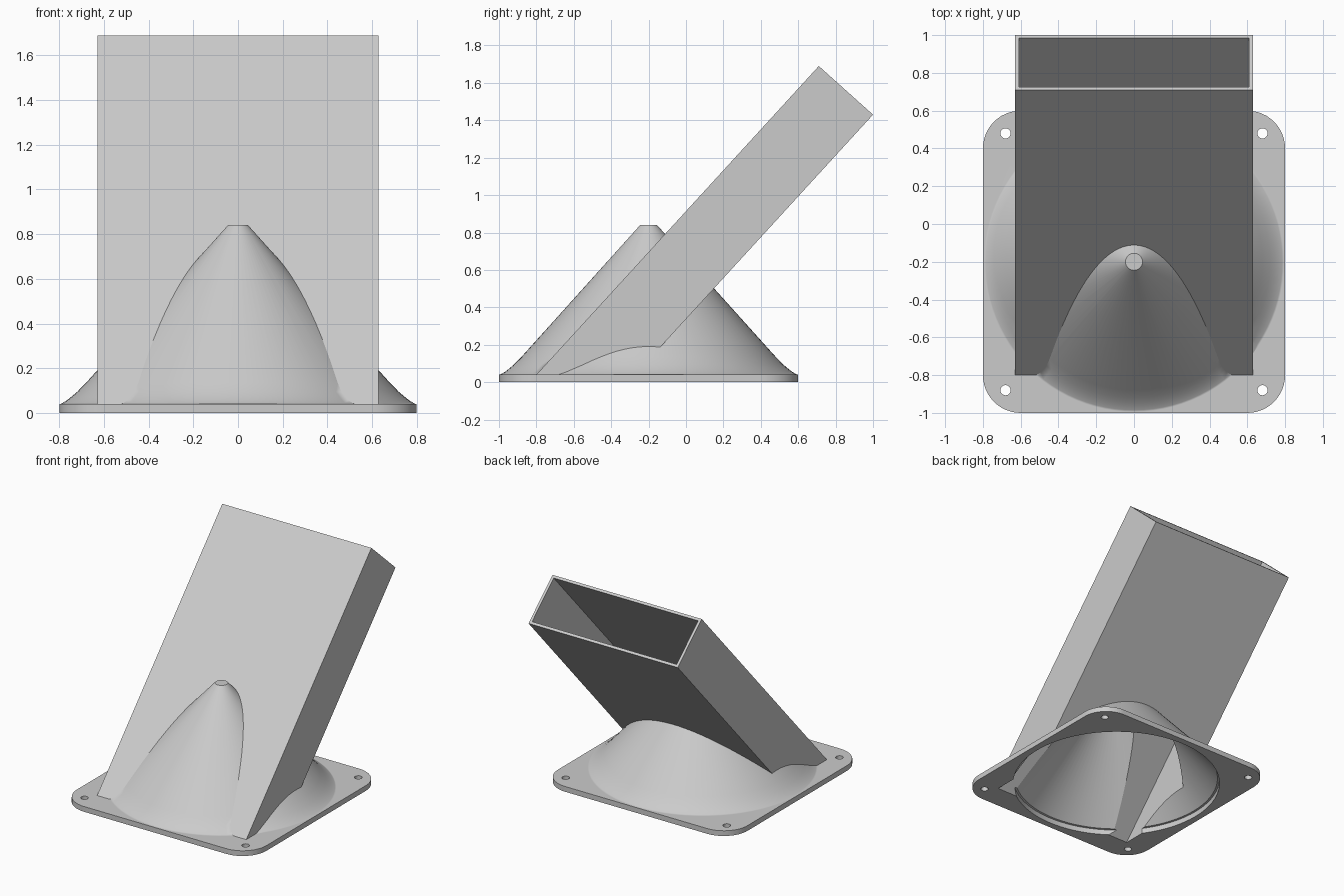
import bpy, bmesh, math
from mathutils import Vector

cube = bpy.data.objects.get("Cube")
if cube:
    bpy.data.objects.remove(cube, do_unlink=True)

CENTRE_Y = -0.2      # middle of the flange and hood
PLATE = 0.04         # flange thickness
WALL = 0.02          # chute wall thickness
HALF_W = 0.63        # half the chute width

grey = bpy.data.materials.new("light_grey")
grey.use_nodes = True
grey.diffuse_color = (0.6, 0.6, 0.6, 1)
grey.node_tree.nodes["Principled BSDF"].inputs["Base Color"].default_value = (0.6, 0.6, 0.6, 1)


def make_object(name, bm):
    bmesh.ops.recalc_face_normals(bm, faces=bm.faces)
    mesh = bpy.data.meshes.new(name)
    bm.to_mesh(mesh)
    bm.free()
    mesh.materials.append(grey)
    obj = bpy.data.objects.new(name, mesh)
    bpy.context.collection.objects.link(obj)
    return obj


def prism(name, points, direction):
    """Extrude a closed outline along a direction."""
    bm = bmesh.new()
    face = bm.faces.new([bm.verts.new(p) for p in points])
    result = bmesh.ops.extrude_face_region(bm, geom=[face])
    verts = [v for v in result["geom"] if isinstance(v, bmesh.types.BMVert)]
    bmesh.ops.translate(bm, verts=verts, vec=direction)
    return make_object(name, bm)


def lathe(name, profile, x=0, y=CENTRE_Y, sides=96):
    """Stack rings of (radius, height) into a closed turned solid."""
    bm = bmesh.new()
    rings = []
    for r, z in profile:
        rings.append([bm.verts.new((x + r * math.cos(2 * math.pi * i / sides),
                                    y + r * math.sin(2 * math.pi * i / sides), z))
                      for i in range(sides)])
    for low, high in zip(rings, rings[1:]):
        for i in range(sides):
            j = (i + 1) % sides
            bm.faces.new((low[i], low[j], high[j], high[i]))
    bm.faces.new(rings[0])
    bm.faces.new(rings[-1])
    return make_object(name, bm)


def combine(target, other, operation):
    """Apply a boolean and discard the helper solid."""
    other.hide_render = True
    mod = target.modifiers.new(operation.lower(), 'BOOLEAN')
    mod.operation = operation
    mod.solver = 'EXACT'
    mod.object = other
    bpy.context.view_layer.objects.active = target
    bpy.ops.object.modifier_apply(modifier=mod.name)
    bpy.data.objects.remove(other, do_unlink=True)


# Flange with rounded corners
outline = []
for quarter, (sx, sy) in enumerate([(1, 1), (-1, 1), (-1, -1), (1, -1)]):
    for step in range(13):
        a = math.radians(quarter * 90 + step * 7.5)
        outline.append((sx * 0.6 + 0.2 * math.cos(a),
                        CENTRE_Y + sy * 0.6 + 0.2 * math.sin(a), 0))
adapter = prism("flanged_chute_adapter", outline, (0, 0, PLATE))

# Conical hood, flaring out into the flange
hood = lathe("hood", [(0.797, 0.02), (0.797, 0.039), (0.785, 0.045), (0.765, 0.057),
                      (0.745, 0.073), (0.72, 0.094), (0.68, 0.135), (0.045, 0.84)])

# Slanted rectangular chute
foot = Vector((0, -0.8, PLATE))
top_front = Vector((0, 0.71, 1.69))
top_back = Vector((0, 1.0, 1.43))
along = (top_front - foot).normalized()
across = (top_back - top_front).normalized()


def chute_solid(name, inset, floor, overshoot):
    """Slanted box trimmed level at the floor height."""
    front, back = top_front + across * inset, top_back - across * inset
    corners = [front + along * overshoot, back + along * overshoot]
    for p in (back, front):
        corners.append(p + along * ((floor - p.z) / along.z))
    half = HALF_W - inset
    return prism(name, [p - Vector((half, 0, 0)) for p in corners], (2 * half, 0, 0))


combine(adapter, hood, 'UNION')
combine(adapter, chute_solid("chute", 0, 0.02, 0), 'UNION')

# Hollow out the hood and the chute, open below and at the chute mouth
combine(adapter, lathe("hood_cavity", [(0.75, -0.1), (0.75, PLATE), (0.735, PLATE + 0.002),
                                       (0.03, 0.82)]), 'DIFFERENCE')
combine(adapter, chute_solid("chute_cavity", WALL, -0.1, 0.2), 'DIFFERENCE')

# Screw holes in the flange corners
for sx in (-1, 1):
    for sy in (-1, 1):
        hole = lathe("screw_hole", [(0.027, -0.1), (0.027, 0.1)],
                     sx * 0.68, CENTRE_Y + sy * 0.68, 24)
        combine(adapter, hole, 'DIFFERENCE')

# Smooth the curved faces, keep the corners crisp and the flats flat
bpy.ops.object.select_all(action='DESELECT')
adapter.select_set(True)
bpy.context.view_layer.objects.active = adapter
bpy.ops.object.shade_smooth_by_angle(angle=math.radians(28))
weighted = adapter.modifiers.new("weighted_normals", 'WEIGHTED_NORMAL')
weighted.keep_sharp = True
